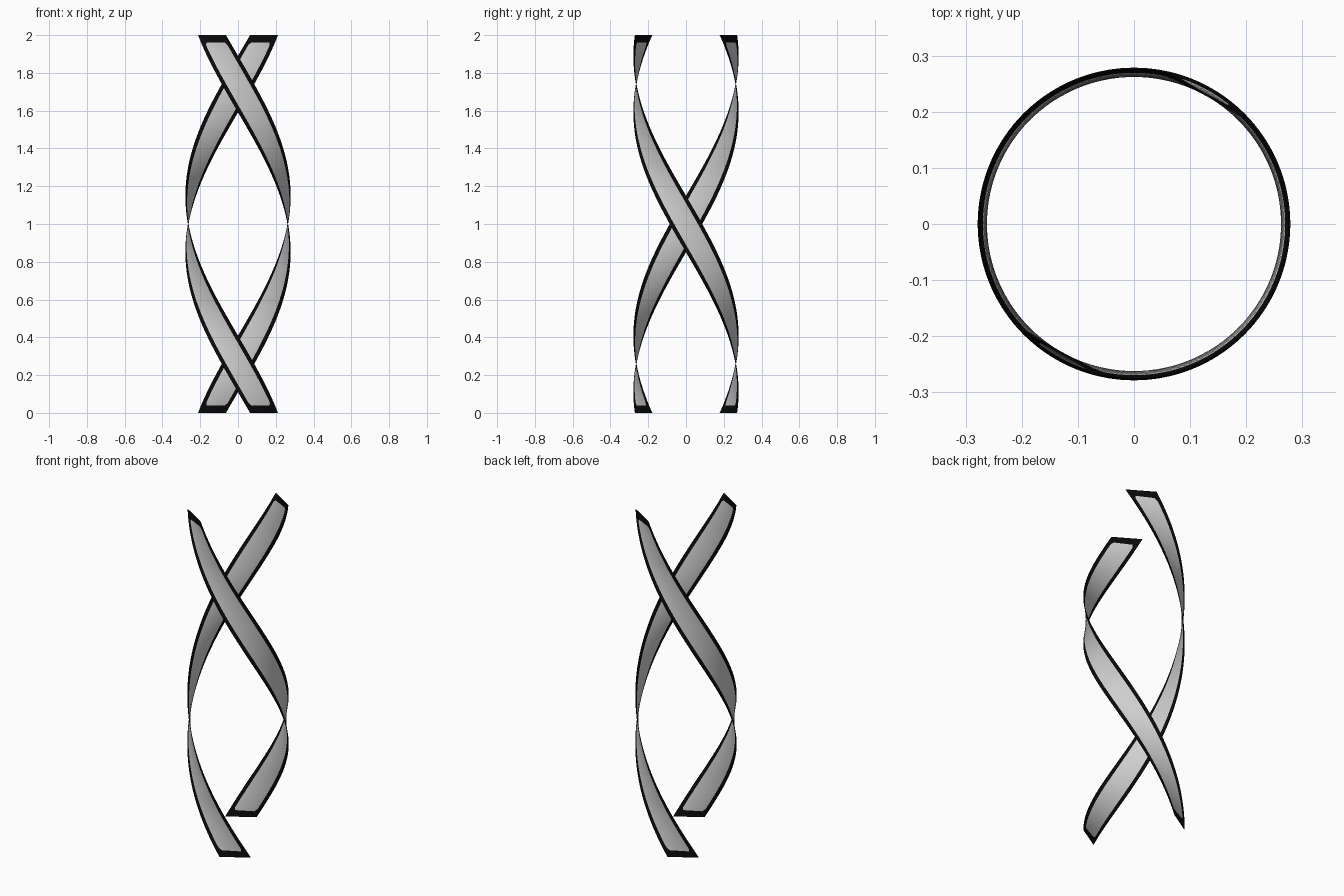
import bpy, bmesh, math

if "Cube" in bpy.data.objects:
    bpy.data.objects.remove(bpy.data.objects["Cube"])

HEIGHT, DIST, HALF = 2.0, 0.2635, 0.086     # strand height, axis distance, half width
BORDER, END = 0.023, 0.038                  # dark edging: side width, end height
START, TURN = math.radians(-58.5), math.radians(-243.0)
ROWS = 96


def material(name, value):
    m = bpy.data.materials.new(name)
    m.diffuse_color = (value, value, value, 1)
    m.use_nodes = True
    m.node_tree.nodes["Principled BSDF"].inputs["Base Color"].default_value = m.diffuse_color
    return m


grey = material("light grey", 0.62)
black = material("black", 0.003)


def strand(name, phase):
    # flat plate twisted about the vertical axis, straight across at every height
    bm = bmesh.new()
    inner = HALF - BORDER
    levels = [0, END, END + 0.016]
    span = HEIGHT - 2 * levels[-1]
    levels += [levels[-1] + span * i / ROWS for i in range(1, ROWS)]
    levels += [HEIGHT - z for z in (END + 0.016, END, 0)]
    rows = []
    for z in levels:
        a = START + phase + TURN * z / HEIGHT
        # panel corners are slightly clipped at both ends
        w = inner - 0.01 if abs(min(z, HEIGHT - z) - END) < 1e-4 else inner
        rows.append([bm.verts.new((DIST * math.cos(a) - t * math.sin(a),
                                   DIST * math.sin(a) + t * math.cos(a), z))
                     for t in (-HALF, -w, 0, w, HALF)])
    for i in range(len(rows) - 1):
        for j in range(4):
            f = bm.faces.new((rows[i][j], rows[i][j + 1],
                              rows[i + 1][j + 1], rows[i + 1][j]))
            # dark edging round a grey panel
            edge = j in (0, 3) or i in (0, len(rows) - 2)
            f.material_index = 1 if edge else 0
    me = bpy.data.meshes.new(name)
    bm.to_mesh(me)
    bm.free()
    me.materials.append(grey)
    me.materials.append(black)
    ob = bpy.data.objects.new(name, me)
    bpy.context.collection.objects.link(ob)
    # thin plate thickness
    s = ob.modifiers.new("thickness", 'SOLIDIFY')
    s.thickness, s.offset = 0.003, 0
    bpy.ops.object.select_all(action='DESELECT')
    ob.select_set(True)
    bpy.context.view_layer.objects.active = ob
    bpy.ops.object.modifier_apply(modifier=s.name)
    bpy.ops.object.shade_smooth_by_angle(angle=math.radians(30))


# two strands, half a turn apart
strand("helix_strand_a", 0)
strand("helix_strand_b", math.pi)
